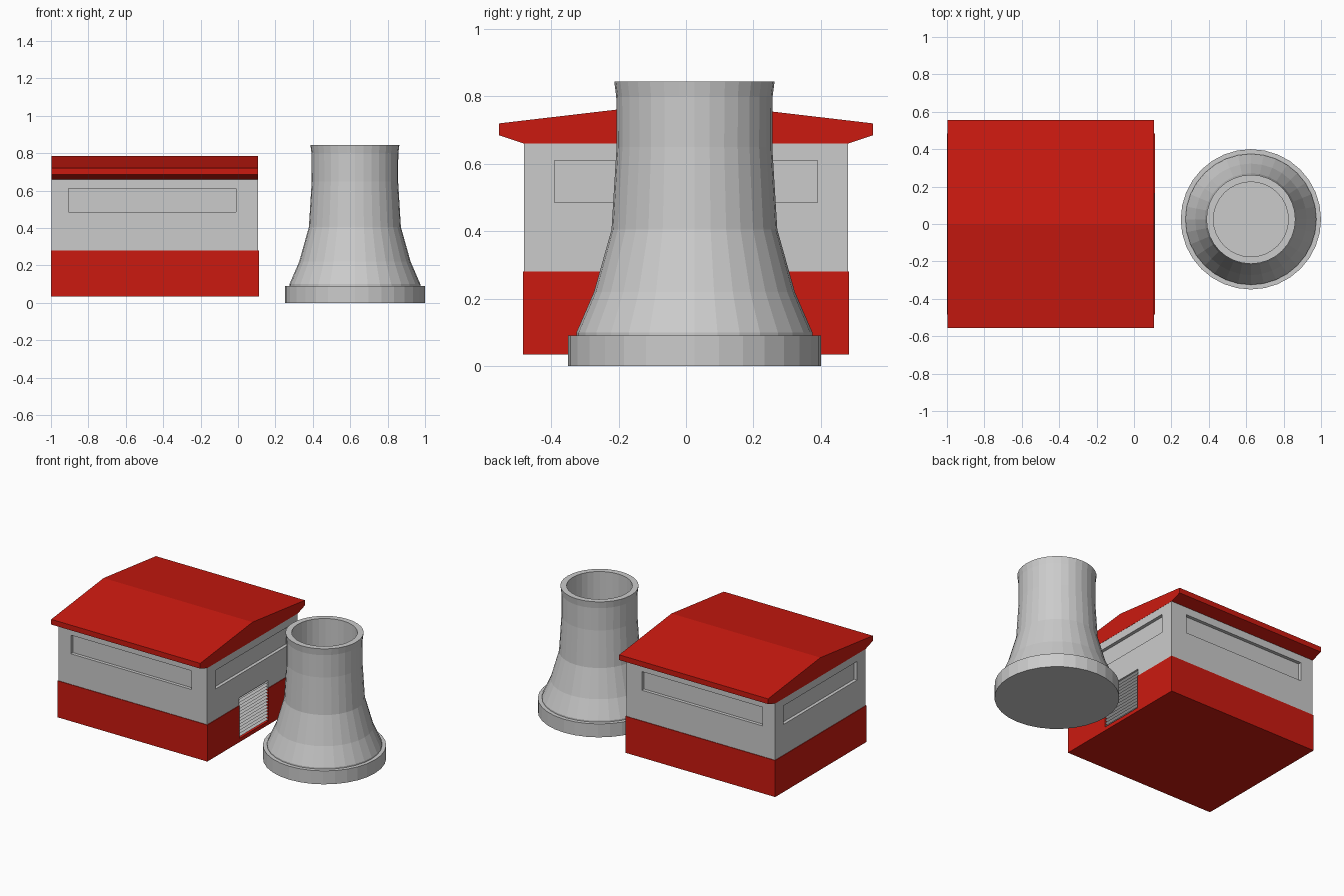
import bpy, bmesh, math

if "Cube" in bpy.data.objects:
    bpy.data.objects.remove(bpy.data.objects["Cube"])

RED = bpy.data.materials.new("red")
RED.diffuse_color = (0.6, 0.01, 0.005, 1)
RED.use_nodes = True
RED.node_tree.nodes["Principled BSDF"].inputs["Base Color"].default_value = RED.diffuse_color
CX = -0.445          # building centre along x
HX, HY = 0.552, 0.48  # half size of the grey walls


def make(name, verts, faces, mat=None):
    me = bpy.data.meshes.new(name)
    me.from_pydata(verts, [], faces)
    bm = bmesh.new()
    bm.from_mesh(me)
    bmesh.ops.recalc_face_normals(bm, faces=bm.faces)
    bm.to_mesh(me)
    bm.free()
    ob = bpy.data.objects.new(name, me)
    bpy.context.collection.objects.link(ob)
    if mat:
        me.materials.append(mat)
    return ob


def prism(name, pts, axis, a, b, mat=None):
    """Extrude a closed 2D outline along x or y."""
    n = len(pts)
    verts = [(t, p, z) if axis == 'x' else (p, t, z) for t in (a, b) for p, z in pts]
    faces = [tuple(range(n)), tuple(range(n, 2 * n))]
    faces += [(i, (i + 1) % n, n + (i + 1) % n, n + i) for i in range(n)]
    return make(name, verts, faces, mat)


def box(name, x, y, z, mat=None):
    return prism(name, [(y[0], z[0]), (y[1], z[0]), (y[1], z[1]), (y[0], z[1])], 'x', *x, mat)


def lathe(name, profile, cx, cy, n=32):
    """Spin a profile; both ends are capped with flat discs."""
    verts, faces = [], []
    for r, z in profile:
        for i in range(n):
            t = 2 * math.pi * i / n
            verts.append((cx + r * math.cos(t), cy + r * math.sin(t), z))
    m = len(profile)
    for k in range(m - 1):
        for i in range(n):
            j = (i + 1) % n
            faces.append((k * n + i, k * n + j, (k + 1) * n + j, (k + 1) * n + i))
    faces += [tuple(range(n)), tuple(range((m - 1) * n, m * n))]
    return make(name, verts, faces)


def cut(ob, x, y, z):
    """Cut a box-shaped recess and bake the result."""
    cutter = box("cutter", x, y, z)
    cutter.hide_render = True
    mod = ob.modifiers.new("recess", 'BOOLEAN')
    mod.operation, mod.object, mod.solver = 'DIFFERENCE', cutter, 'EXACT'
    bpy.context.view_layer.objects.active = ob
    bpy.ops.object.modifier_apply(modifier=mod.name)
    bpy.data.objects.remove(cutter)


# Building: red lower band and grey upper walls
lower = box("lower_wall", (CX - 0.556, CX + 0.556), (-0.484, 0.484), (0.035, 0.28), RED)
upper = box("upper_wall", (CX - HX, CX + HX), (-HY, HY), (0.28, 0.66))

# Long recessed windows on all four sides
D, WZ = 0.022, (0.485, 0.61)
for s in (-1, 1):
    cut(upper, sorted((CX + s * (HX - D), CX + s * (HX + 0.1))), (-0.39, 0.39), WZ)
    cut(upper, (-0.905, -0.01), sorted((s * (HY - D), s * (HY + 0.1))), WZ)

# Shutter door opening, and its zigzag slats
DY, z0, z1, slats = (-0.14, 0.165), 0.06, 0.33, 13
for ob in (lower, upper):
    cut(ob, (CX + HX - 0.025, 0.3), DY, (z0, z1))
step = (z1 - z0) / slats
zig = [(0.08, z0)]
for i in range(slats):
    zig += [(0.092, z0 + i * step), (0.109, z0 + (i + 0.5) * step)]
zig += [(0.092, z1), (0.08, z1)]
prism("shutter_door", zig, 'y', *DY)

# Gabled roof with overhanging eaves
half = [(0.48, 0.66), (0.555, 0.685), (0.555, 0.72)]
roof = half + [(0, 0.785)] + [(-y, z) for y, z in reversed(half)]
prism("roof", roof, 'x', CX - HX - 0.001, CX + HX + 0.001, RED)

# Cooling tower: plinth and flared hollow shell
TX, TY = 0.625, 0.025
lathe("tower_plinth", [(0.375, 0), (0.375, 0.09)], TX, TY)
lathe("tower_shell", [(0.35, 0.09), (0.35, 0.10), (0.298, 0.22), (0.246, 0.405),
                      (0.231, 0.65), (0.232, 0.80), (0.238, 0.845),
                      (0.20, 0.845), (0.20, 0.10)], TX, TY)
